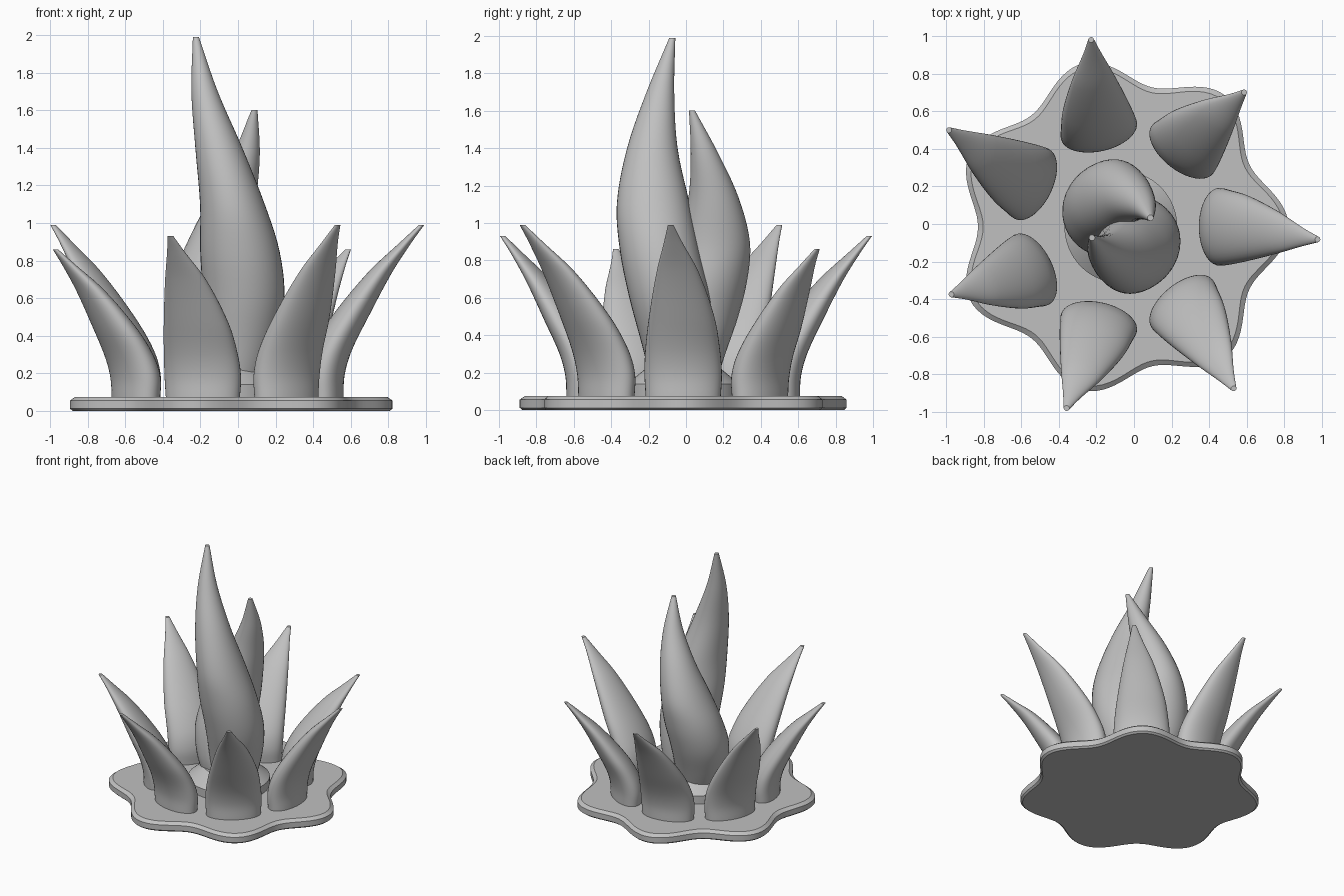
import bpy, bmesh, math
from mathutils import Vector

cube = bpy.data.objects.get("Cube")
if cube:
    bpy.data.objects.remove(cube, do_unlink=True)

CENTRE = Vector((-0.07, -0.015, 0))
PETALS = 7

grey = bpy.data.materials.new("plain grey")
grey.use_nodes = True
grey.diffuse_color = (0.53, 0.53, 0.53, 1)
grey.node_tree.nodes["Principled BSDF"].inputs["Base Color"].default_value = (0.53, 0.53, 0.53, 1)


def skin(name, rings, turn=0.0):
    """Bridge closed rings of points, cap both ends and turn about the centre axis."""
    bm = bmesh.new()
    loops = [[bm.verts.new(p) for p in ring] for ring in rings]
    n = len(loops[0])
    for low, high in zip(loops, loops[1:]):
        for i in range(n):
            j = (i + 1) % n
            bm.faces.new((low[i], low[j], high[j], high[i]))
    bm.faces.new(loops[0][::-1])
    bm.faces.new(loops[-1])
    bmesh.ops.recalc_face_normals(bm, faces=bm.faces)
    mesh = bpy.data.meshes.new(name)
    bm.to_mesh(mesh)
    bm.free()
    mesh.materials.append(grey)
    obj = bpy.data.objects.new(name, mesh)
    bpy.context.collection.objects.link(obj)
    obj.location = CENTRE
    obj.rotation_euler.z = turn
    bpy.ops.object.select_all(action="DESELECT")
    obj.select_set(True)
    bpy.context.view_layer.objects.active = obj
    bpy.ops.object.shade_smooth_by_angle(angle=math.radians(35))
    return obj


def smooth_stations(stations, steps=5):
    """Cubic interpolation through stations of (x, y, z, half x, half y)."""
    out = []
    last = len(stations) - 1
    for k in range(last):
        p0, p1, p2, p3 = (stations[min(max(k + d, 0), last)] for d in (-1, 0, 1, 2))
        h = p2[2] - p1[2]
        h0 = p2[2] - p0[2]
        h1 = p3[2] - p1[2]
        for s in range(steps):
            t = s / steps
            row = []
            for a, b, c, d in zip(p0, p1, p2, p3):
                m0, m1 = (c - a) / h0 * h, (d - b) / h1 * h
                row.append((2*t**3 - 3*t*t + 1) * b + (t**3 - 2*t*t + t) * m0
                           + (3*t*t - 2*t**3) * c + (t**3 - t*t) * m1)
            out.append(row)
    return out + [list(stations[-1])]


def flame(name, stations, turn):
    rings = []
    for x, y, z, a, b in smooth_stations(stations):
        angles = [math.tau * i / 40 for i in range(40)]
        rings.append([(x + a * math.cos(t), y + b * math.sin(t), z) for t in angles])
    return skin(name, rings, turn)


def wavy_ring(inset, z):
    ring = []
    for i in range(PETALS * 24):
        t = math.tau * i / (PETALS * 24)
        r = 0.826 + 0.066 * math.cos(PETALS * t) - inset
        ring.append((r * math.cos(t), r * math.sin(t), z))
    return ring


def round_ring(r, z):
    return [(r * math.cos(math.tau * i / 64), r * math.sin(math.tau * i / 64), z) for i in range(64)]


# Scalloped base plate with chamfered rims
skin("base_plate", [wavy_ring(i, z) for i, z in
                    ((0.015, 0), (0, 0.012), (0, 0.055), (0.028, 0.075))])

# Raised hub under the central flames
skin("hub", [round_ring(r, z) for r, z in ((0.3, 0.06), (0.3, 0.14), (0.19, 0.23))])

# Ring of outward leaning leaves, in three alternating sizes
LEAF = (  # outward offset, sideways offset, height fraction, half depth, half width
    (0.0, 0.0, 0.0, 0.106, 0.2),
    (0.002, 0.0, 0.14, 0.11, 0.207),
    (0.04, -0.003, 0.28, 0.11, 0.2),
    (0.138, -0.008, 0.47, 0.099, 0.175),
    (0.302, -0.03, 0.73, 0.064, 0.112),
    (0.438, -0.054, 0.9, 0.031, 0.049),
    (0.522, -0.067, 1.0, 0.014, 0.015),
)
SIZES = ((0.99, 1.0), (0.86, 0.85), (0.93, 0.92))  # tip height, lean
for i in range(PETALS):
    height, lean = SIZES[i % 3]
    path = [(0.525 + out * lean, side, 0.06 + f * (height - 0.06), a, b)
            for out, side, f, a, b in LEAF]
    flame(f"leaf_{i + 1}", path, math.tau * i / PETALS)

# Two twisting central flames, the second opposite and shorter
FLAME = (
    (0.045, -0.01, 0.12, 0.155, 0.155),
    (0.08, -0.028, 0.35, 0.195, 0.193),
    (0.1, -0.072, 0.6, 0.217, 0.216),
    (0.08, -0.125, 0.85, 0.211, 0.213),
    (0.04, -0.16, 1.1, 0.172, 0.195),
    (-0.032, -0.165, 1.4, 0.125, 0.135),
    (-0.108, -0.122, 1.7, 0.07, 0.074),
    (-0.154, -0.058, 1.99, 0.016, 0.016),
)
flame("tall_flame", FLAME, 0)
short = [(x, y, 0.12 + (z - 0.12) * 0.792, a, b) for x, y, z, a, b in FLAME]
flame("short_flame", short, math.radians(176))
